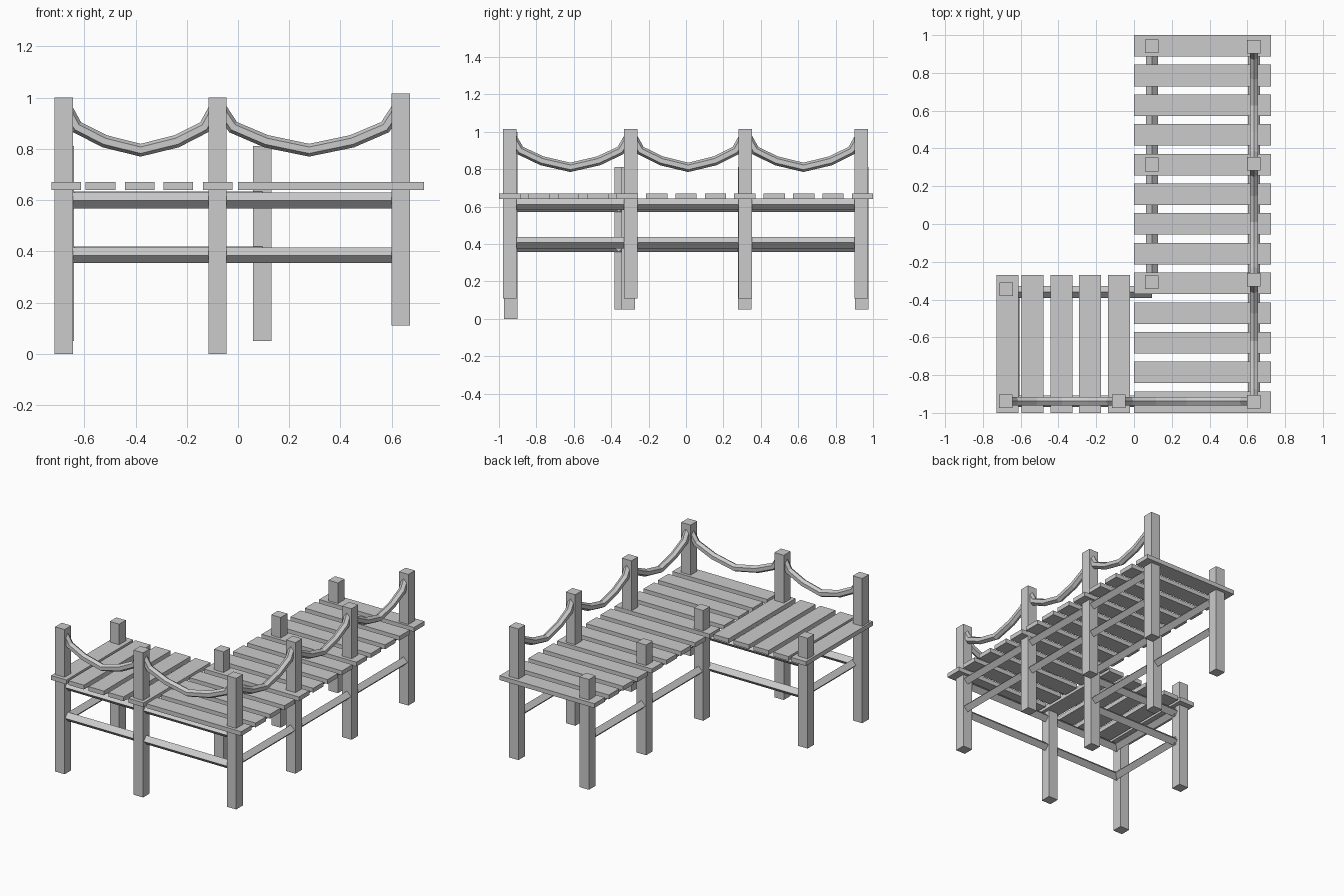
import bpy, bmesh, math
from mathutils import Vector

cube = bpy.data.objects.get("Cube")
if cube:
    bpy.data.objects.remove(cube, do_unlink=True)

wood = bpy.data.materials.new("grey wood")
wood.use_nodes = True
GREY = (0.6, 0.6, 0.6, 1)
wood.diffuse_color = GREY
wood.node_tree.nodes["Principled BSDF"].inputs["Base Color"].default_value = GREY


def finish(name, bm):
    bmesh.ops.recalc_face_normals(bm, faces=bm.faces)
    mesh = bpy.data.meshes.new(name)
    bm.to_mesh(mesh)
    bm.free()
    mesh.materials.append(wood)
    obj = bpy.data.objects.new(name, mesh)
    bpy.context.collection.objects.link(obj)
    return obj


def box(name, low, high):
    low, high = Vector(low), Vector(high)
    bm = bmesh.new()
    bmesh.ops.create_cube(bm, size=1)
    bmesh.ops.scale(bm, vec=high - low, verts=bm.verts)
    bmesh.ops.translate(bm, vec=(low + high) / 2, verts=bm.verts)
    return finish(name, bm)


def tube(name, points, radius, sides):
    """Sweep a polygon with one corner upward along a path in a vertical plane."""
    points = [Vector(p) for p in points]
    side = (points[-1] - points[0]).cross(Vector((0, 0, 1))).normalized()
    bm = bmesh.new()
    rings = []
    for i, p in enumerate(points):
        tangent = points[min(i + 1, len(points) - 1)] - points[max(i - 1, 0)]
        up = side.cross(tangent).normalized()
        ring = []
        for k in range(sides):
            a = 2 * math.pi * k / sides
            ring.append(bm.verts.new(p + radius * (up * math.cos(a) + side * math.sin(a))))
        rings.append(ring)
    for r, s in zip(rings, rings[1:]):
        for k in range(sides):
            j = (k + 1) % sides
            bm.faces.new((r[k], r[j], s[j], s[k]))
    bm.faces.new(rings[0])
    bm.faces.new(rings[-1])
    return finish(name, bm)


def post(name, x, y, bottom, top):
    h = 0.036
    return box(name, (x - h, y - h, bottom), (x + h, y + h, top))


def rails(name, a, b, heights):
    for level, z in zip(("lower", "upper"), heights):
        tube(f"{level}_{name}", [(*a, z), (*b, z)], 0.031, 4)


# Half of the sagging rope: distance from the middle, rise above the lowest point
SAG = [(0, 0), (0.47, 0.035), (0.83, 0.09), (0.99, 0.175)]
PATH = [(-u, h) for u, h in reversed(SAG[1:])] + SAG


def rope(name, a, b, low):
    a, b = Vector((*a, low)), Vector((*b, low))
    mid, half = (a + b) / 2, (b - a) / 2
    tube(name, [mid + half * u + Vector((0, 0, h)) for u, h in PATH], 0.025, 6)


# Posts
front = [(-0.68, -0.938), (-0.08, -0.938)]
right = [(0.635, y) for y in (-0.942, -0.295, 0.318, 0.938)]
inner = [(0.095, y) for y in (-0.308, 0.315, 0.94)]
rear = (-0.677, -0.346)
for i, p in enumerate(front):
    post(f"front_post_{i}", *p, 0, 1)
for i, p in enumerate(right):
    post(f"right_post_{i}", *p, 0.11, 1.016)
for i, p in enumerate(inner):
    post(f"inner_post_{i}", *p, 0.05, 0.812)
post("rear_left_post", *rear, 0.05, 0.812)

# Deck planks: the long pier, then the short side landing
TOP, BOTTOM = 0.67, 0.64
for i in range(13):
    y = -0.943 + i * 0.1572
    box(f"pier_plank_{i}", (0, y - 0.057, BOTTOM), (0.725, y + 0.057, TOP))
for i, x in enumerate((-0.67, -0.537, -0.384, -0.233, -0.079)):
    box(f"landing_plank_{i}", (x - 0.058, -1, BOTTOM), (x + 0.058, -0.27, TOP))

# Rails under the deck
FRONT_Z, RIGHT_Z, INNER_Z = (0.385, 0.598), (0.407, 0.612), (0.388, 0.602)
corner = [front[0], front[1], (0.635, -0.938)]
for i in range(2):
    rails(f"front_rail_{i}", corner[i], corner[i + 1], FRONT_Z)
    rails(f"inner_rail_{i}", inner[i], inner[i + 1], INNER_Z)
for i in range(3):
    rails(f"right_rail_{i}", right[i], right[i + 1], RIGHT_Z)
rails("landing_rear_rail", (-0.677, -0.36), (0.095, -0.36), INNER_Z)
rails("landing_left_rail", (-0.638, -0.938), (-0.638, -0.346), INNER_Z)

# Ropes
for i in range(2):
    rope(f"front_rope_{i}", corner[i], corner[i + 1], 0.795)
for i in range(3):
    rope(f"right_rope_{i}", right[i], right[i + 1], 0.81)
